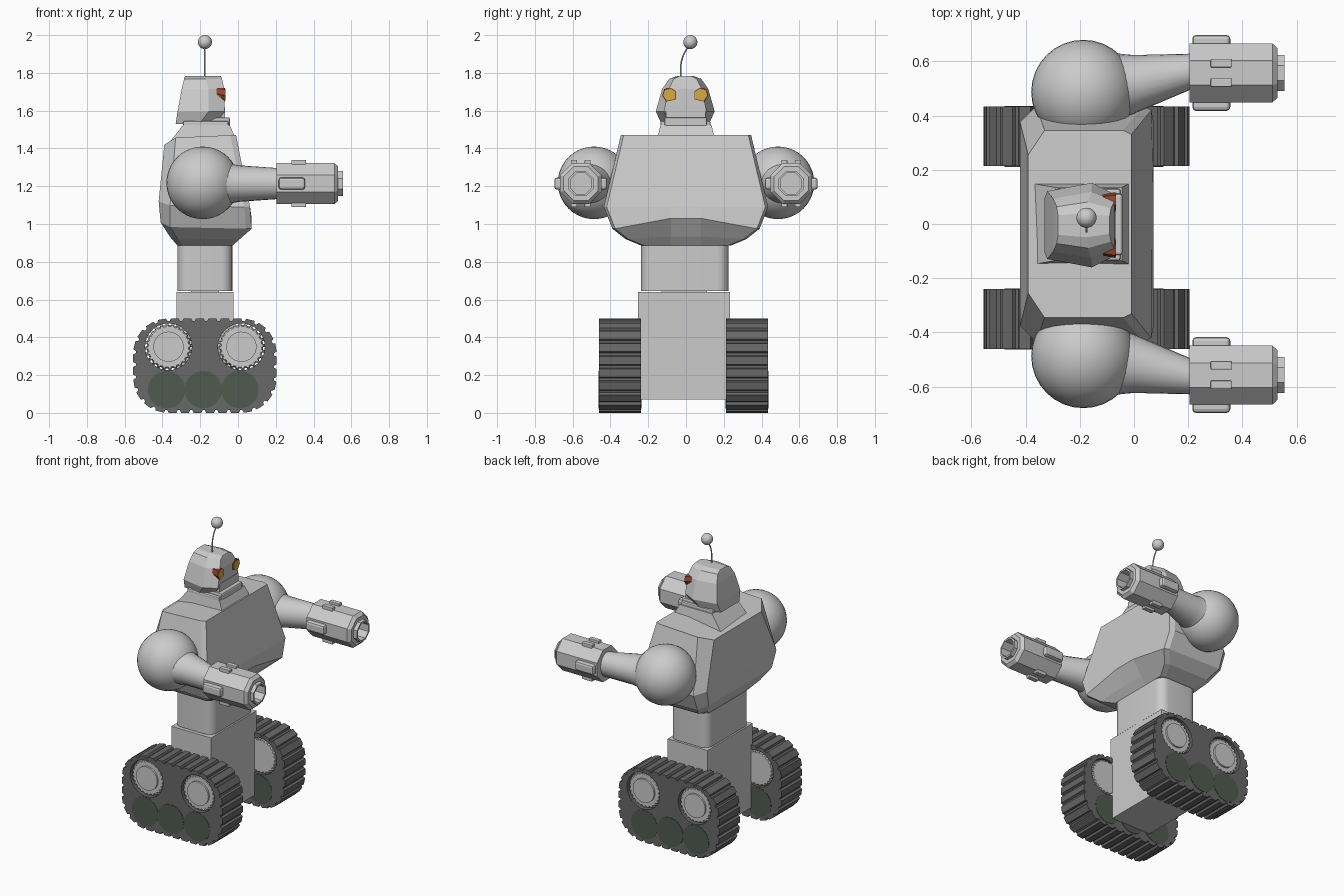
import bpy, bmesh, math
from mathutils import Vector

if "Cube" in bpy.data.objects:
    bpy.data.objects.remove(bpy.data.objects["Cube"])


def material(name, rgb):
    m = bpy.data.materials.new(name)
    m.diffuse_color = (*rgb, 1)
    m.use_nodes = True
    m.node_tree.nodes["Principled BSDF"].inputs["Base Color"].default_value = m.diffuse_color
    return m


RUBBER = material("dark_rubber", (0.14, 0.14, 0.14))
GREEN = material("dark_green", (0.08, 0.105, 0.08))
RUST = material("rust", (0.30, 0.06, 0.025))
AMBER = material("amber", (0.65, 0.42, 0.06))


def loft(name, rings, mat=None, smooth=None):
    """Skin a list of equal-length rings and cap both ends."""
    bm = bmesh.new()
    vs = [[bm.verts.new(p) for p in r] for r in rings]
    n = len(rings[0])
    for a, b in zip(vs, vs[1:]):
        for i in range(n):
            j = (i + 1) % n
            bm.faces.new((a[i], a[j], b[j], b[i]))
    bm.faces.new(vs[0])
    bm.faces.new(vs[-1])
    bmesh.ops.recalc_face_normals(bm, faces=bm.faces)
    me = bpy.data.meshes.new(name)
    bm.to_mesh(me)
    bm.free()
    ob = bpy.data.objects.new(name, me)
    bpy.context.collection.objects.link(ob)
    if mat:
        me.materials.append(mat)
    if smooth:
        bpy.ops.object.select_all(action='DESELECT')
        ob.select_set(True)
        bpy.context.view_layer.objects.active = ob
        bpy.ops.object.shade_smooth_by_angle(angle=math.radians(smooth))
    return ob


def extrude_y(name, pts, y0, y1, mat=None, smooth=None):
    return loft(name, [[(x, y, z) for x, z in pts] for y in (y0, y1)], mat, smooth)


def circle(cx, cy, rx, ry, n, turn=0.0):
    return [(cx + rx * math.cos(2 * math.pi * (i + turn) / n),
             cy + ry * math.sin(2 * math.pi * (i + turn) / n)) for i in range(n)]


def rounded_rect(cx, cy, hx, hy, r, seg):
    pts = []
    for k, (sx, sy) in enumerate(((1, 1), (-1, 1), (-1, -1), (1, -1))):
        for i in range(seg + 1):
            a = math.pi / 2 * (k + i / seg)
            pts.append((cx + sx * (hx - r) + r * math.cos(a),
                        cy + sy * (hy - r) + r * math.sin(a)))
    return pts


def tread_outline(pts, teeth, depth):
    """Walk round an outline and raise evenly spaced cleats on it."""
    pts = [Vector(p) for p in pts]
    segs = [(a, b, (b - a).length) for a, b in zip(pts, pts[1:] + pts[:1])]
    total = sum(s[2] for s in segs)
    out = []
    for i in range(teeth):
        for f, h in ((0.0, 0), (0.1, depth), (0.72, depth), (0.82, 0)):
            d = (i + f) / teeth * total
            for a, b, l in segs:
                if d <= l and l > 0:
                    t = (b - a) / l
                    out.append(tuple(a + t * d + Vector((t.y, -t.x)) * h))
                    break
                d -= l
    return out


def box(name, x, y, z, bevel=0.0, mat=None):
    ob = loft(name, [[(x[0], y[0], k), (x[1], y[0], k), (x[1], y[1], k), (x[0], y[1], k)] for k in z], mat)
    if bevel:
        m = ob.modifiers.new("bevel", 'BEVEL')
        m.width, m.segments = bevel, 2
    return ob


# Tracks, with sprockets and road wheels showing on both faces
for s, side in ((1, "left"), (-1, "right")):
    yc = -0.013
    inner, outer = yc + s * 0.226, yc + s * 0.447
    outline = tread_outline(rounded_rect(-0.175, 0.25, 0.366, 0.236, 0.17, 10), 32, 0.014)
    track = extrude_y(side + "_track", outline, inner, outer, RUBBER)
    for i, x in enumerate((-0.368, 0.018)):
        cut = extrude_y(f"{side}_recess_cutter_{i}", circle(x, 0.35, 0.124, 0.124, 32),
                        inner - s * 0.05, outer + s * 0.05)
        cut.hide_render = True
        cut.hide_viewport = True
        m = track.modifiers.new("recess", 'BOOLEAN')
        m.operation, m.object, m.solver = 'DIFFERENCE', cut, 'EXACT'
        gear = []
        for k in range(24):
            for f, r in ((0, 1.0), (0.5, 1.0), (0.5, 0.93), (1, 0.93)):
                a = 2 * math.pi * (k + f * 0.98) / 24
                gear.append((r * math.cos(a), r * math.sin(a)))
        # toothed hub: full size at mid depth, tapering to a disc on each face
        loft(f"{side}_sprocket_{i}", [[(x + gx * r, y, 0.35 + gz * r) for gx, gz in gear]
             for y, r in ((inner, 0.115), (inner + s * 0.04, 0.124),
                          (outer - s * 0.04, 0.124), (outer - s * 0.012, 0.115))])
        extrude_y(f"{side}_hub_{i}", circle(x, 0.35, 0.08, 0.08, 32), inner, outer, None, 30)
    for i, x in enumerate((-0.378, -0.184, 0.01)):
        e = 0.002 + 0.0008 * (i % 2)
        extrude_y(f"{side}_road_wheel_{i}", circle(x, 0.123, 0.099, 0.099, 32),
                  inner - s * e, outer + s * e, GREEN, 30)

# Chassis block between the tracks, swivel and waist
extrude_y("chassis", [(-0.325, 0.64), (-0.025, 0.64), (-0.025, 0.33), (-0.025, 0.07),
                      (-0.325, 0.07), (-0.325, 0.33)], -0.254, 0.233)
box("swivel", (-0.25, -0.10), (-0.13, 0.11), (0.62, 0.67))
waist = rounded_rect(-0.175, -0.006, 0.145, 0.232, 0.06, 6)
loft("waist", [[(x, y, z) for x, y in waist] for z in (0.645, 0.90)], None, 30)


# Torso: ten-sided sections, chamfered behind, front edge arched at the belly
def torso_ring(xb, xf, h, cx, cy, zb, zf, zmid):
    zs = zf + (zb - zf) * 0.25
    half = [(xf, 0.08, zmid), (xf, h - 0.015, zf), (xf - 0.03, h, zf), (xb + cx, h, zs), (xb, h - cy, zb)]
    return half + [(x, -y, z) for x, y, z in reversed(half)]


loft("torso", [
    torso_ring(-0.32, -0.03, 0.235, 0.03, 0.03, 0.885, 0.885, 0.885),
    torso_ring(-0.36, 0.01, 0.32, 0.04, 0.04, 0.932, 0.92, 0.935),
    torso_ring(-0.41, 0.072, 0.39, 0.05, 0.05, 1.01, 0.975, 1.03),
    torso_ring(-0.42, 0.064, 0.435, 0.06, 0.06, 1.12, 1.09, 1.09),
    torso_ring(-0.39, -0.01, 0.345, 0.06, 0.09, 1.42, 1.47, 1.47)])

# Collar and neck
loft("collar", [[(xb, -h, z0), (xf, -h, z1), (xf, h, z1), (xb, h, z0)] for xb, xf, h, z0, z1 in
     ((-0.38, -0.015, 0.15, 1.41, 1.46), (-0.29, -0.045, 0.135, 1.525, 1.525))])
box("neck", (-0.29, -0.05), (-0.135, 0.13), (1.51, 1.545), 0.008)
box("mouth_plate", (-0.15, -0.042), (-0.115, 0.112), (1.515, 1.565), 0.01)
box("jaw", (-0.2, -0.068), (-0.105, 0.102), (1.53, 1.62))


# Head: six-sided sections, widest at the cheeks
def head_ring(xb, xf, h, z):
    c = -0.004
    xm = xf - 0.085
    return [(xb, c - 0.8 * h, z), (xm, c - h, z), (xf, c - 0.72 * h, z),
            (xf, c + 0.72 * h, z), (xm, c + h, z), (xb, c + 0.8 * h, z)]


loft("head", [head_ring(-0.33, -0.12, 0.125, 1.53), head_ring(-0.32, -0.07, 0.156, 1.595),
              head_ring(-0.298, -0.072, 0.122, 1.715), head_ring(-0.285, -0.085, 0.085, 1.768),
              head_ring(-0.28, -0.09, 0.045, 1.783)])

# Eyes: rust sockets with amber lenses
EYE = [(0.052, 1.662), (0.052, 1.70), (0.075, 1.716), (0.108, 1.71), (0.117, 1.68), (0.098, 1.652)]
for s, side in ((1, "left"), (-1, "right")):
    def eye_ring(x, k, drop=0.0):
        return [(x, s * (0.083 + (y - 0.083) * k) - 0.004, 1.683 + drop + (z - 1.683) * k) for y, z in EYE]
    loft(side + "_eye_socket", [eye_ring(-0.118, 0.85, 0.01), eye_ring(-0.068, 1.13)], RUST)
    loft(side + "_eye", [eye_ring(-0.10, 0.9), eye_ring(-0.066, 0.97)], AMBER)

# Antenna
curve = bpy.data.curves.new("antenna", 'CURVE')
curve.dimensions, curve.bevel_depth, curve.bevel_resolution = '3D', 0.004, 2
sp = curve.splines.new('BEZIER')
path = ((-0.028, 1.77), (-0.022, 1.87), (0.02, 1.955))
sp.bezier_points.add(len(path) - 1)
for p, (y, z) in zip(sp.bezier_points, path):
    p.co = (-0.175, y, z)
    p.handle_left_type = p.handle_right_type = 'AUTO'
bpy.context.collection.objects.link(bpy.data.objects.new("antenna", curve))


def ball(name, loc, r):
    bpy.ops.mesh.primitive_uv_sphere_add(segments=32, ring_count=20, radius=r, location=loc)
    bpy.context.object.name = name
    bpy.ops.object.shade_smooth()


ball("antenna_tip", (-0.175, 0.023, 1.963), 0.037)

# Arms: shoulder ball, flared forearm, octagonal barrel with pads
for s, side in ((1, "left"), (-1, "right")):
    ball(side + "_shoulder", (-0.187, s * 0.487, 1.218), 0.192)
    loft(side + "_forearm", [[(x, s * y, z) for y, z in circle(cy, 1.214, ry, rz, 24)]
         for x, cy, ry, rz in ((-0.10, 0.497, 0.14, 0.125), (-0.045, 0.507, 0.12, 0.107), (0.0, 0.515, 0.108, 0.097),
                               (0.21, 0.562, 0.066, 0.082))], None, 40)
    cy, cz = s * 0.557, 1.214
    loft(side + "_barrel", [[(x, y, z) for y, z in circle(cy, cz, r, r, 8, 0.5)]
         for x, r in ((0.205, 0.118), (0.51, 0.118), (0.53, 0.098), (0.53, 0.072),
                      (0.555, 0.072), (0.555, 0.06), (0.44, 0.06))])
    for t in (-1, 1):
        box(f"{side}_side_pad", (0.215, 0.355), sorted((cy + t * 0.09, cy + t * 0.14)),
            (cz - 0.032, cz + 0.032), 0.014)
        for u in (-1, 1):
            box(f"{side}_pad", (0.283, 0.36), (cy + u * 0.036 - 0.016, cy + u * 0.036 + 0.016),
                sorted((cz + t * 0.09, cz + t * 0.125)), 0.004)
